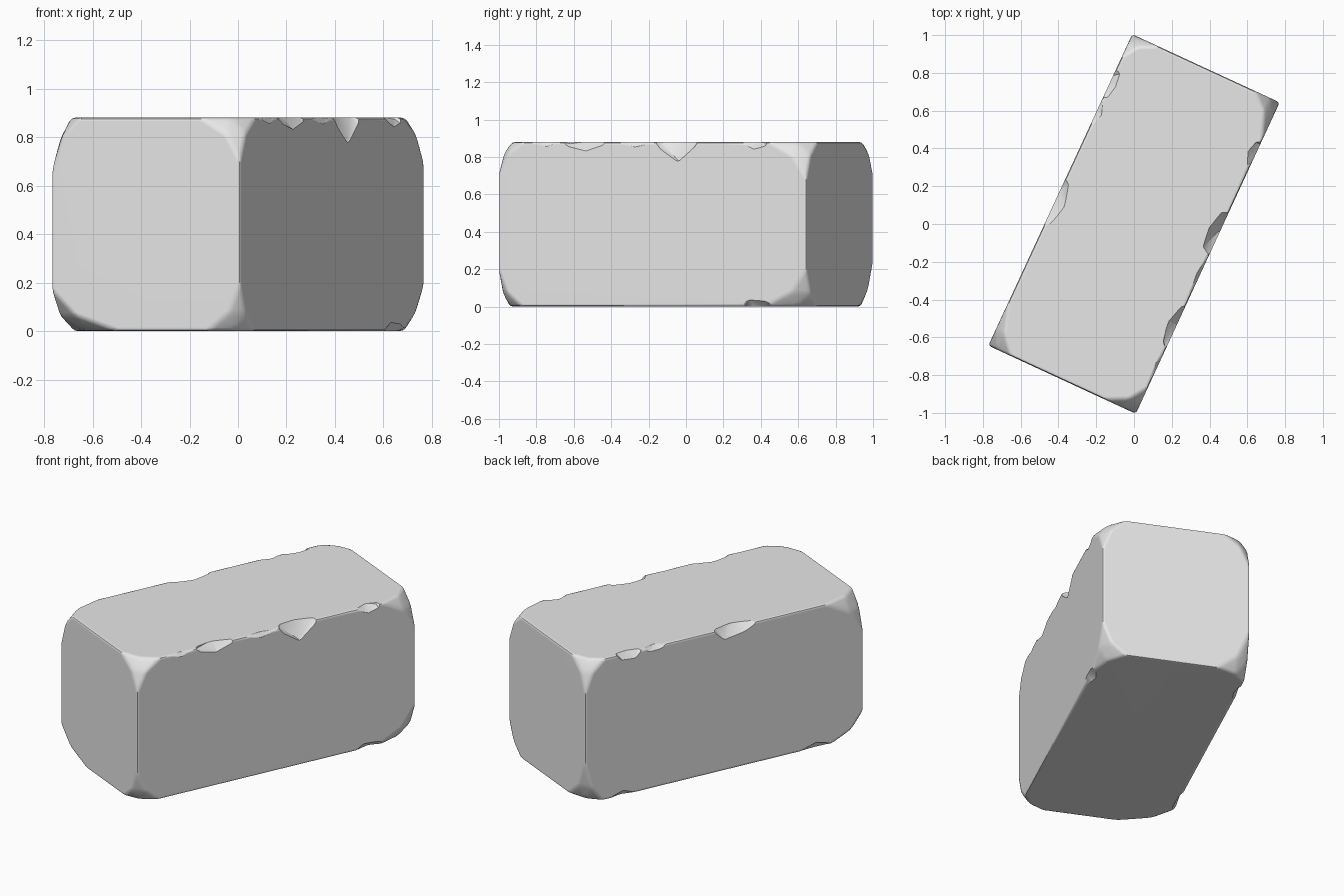
import bpy
import bmesh
import math
import random
from mathutils import Matrix, Vector

random.seed(4)
cube = bpy.data.objects.get("Cube")
if cube:
    bpy.data.objects.remove(cube, do_unlink=True)

HALF = Vector((0.43, 0.908, 0.44))
TURN = Matrix.Rotation(math.radians(-24.8), 4, 'Z')

stone = bpy.data.materials.new("grey stone")
stone.use_nodes = True
grey = (0.8, 0.8, 0.8, 1)
stone.diffuse_color = grey
stone.node_tree.nodes["Principled BSDF"].inputs["Base Color"].default_value = grey


def make_object(name, bm):
    mesh = bpy.data.meshes.new(name)
    bm.to_mesh(mesh)
    bm.free()
    obj = bpy.data.objects.new(name, mesh)
    obj.data.materials.append(stone)
    bpy.context.collection.objects.link(obj)
    return obj


# Worn corners: side signs, then wear along x, y and z
corners = {
    (-1, -1, 1): (0.13, 0.25, 0.23), (-1, -1, -1): (0.30, 0.22, 0.17),
    (1, -1, 1): (0.18, 0.15, 0.18), (1, -1, -1): (0.15, 0.14, 0.20),
    (1, 1, 1): (0.14, 0.22, 0.20), (1, 1, -1): (0.14, 0.25, 0.20),
    (-1, 1, 1): (0.15, 0.13, 0.19), (-1, 1, -1): (0.19, 0.12, 0.26),
}
# Points of one rounded corner, as shares of its wear
shares = [(1, 0, 0), (0, 1, 0), (0, 0, 1),
          (0, .37, .37), (.37, 0, .37), (.37, .37, 0)]

# Block body: hull of the rounded corners, with softened edges
bm = bmesh.new()
for side, wear in corners.items():
    for share in shares:
        bm.verts.new([s * (h - w * k)
                      for s, h, w, k in zip(side, HALF, wear, share)])
hull = bmesh.ops.convex_hull(bm, input=bm.verts)
bmesh.ops.dissolve_limit(bm, angle_limit=0.02, verts=bm.verts, edges=bm.edges)
bmesh.ops.bevel(bm, geom=bm.edges[:], offset=0.016, segments=2, profile=0.5,
                affect='EDGES', clamp_overlap=True)
bmesh.ops.recalc_face_normals(bm, faces=bm.faces)
block = make_object("stone_block", bm)
bpy.context.view_layer.objects.active = block
block.select_set(True)


# Chips broken from the long edges
def chip(side_x, side_z, y, length, width, drop):
    bm = bmesh.new()
    bmesh.ops.create_icosphere(bm, subdivisions=2, radius=1)
    for v in bm.verts:
        v.co *= random.uniform(0.93, 1.07)
        v.co = Vector((v.co.x * width * 2, v.co.y * length, v.co.z * drop * 2))
        v.co += Vector((side_x * (HALF.x + width), y, side_z * (HALF.z + drop)))
    cutter = make_object("chip_cutter", bm)
    cutter.hide_render = True
    mod = block.modifiers.new("chip", 'BOOLEAN')
    mod.operation = 'DIFFERENCE'
    mod.solver = 'EXACT'
    mod.object = cutter
    bpy.ops.object.modifier_apply(modifier=mod.name)
    bpy.data.objects.remove(cutter, do_unlink=True)


for spec in [(1, 1, 0.15, 0.20, 0.10, 0.13), (1, 1, -0.10, 0.17, 0.03, 0.04),
             (1, 1, -0.39, 0.20, 0.06, 0.08), (1, 1, -0.62, 0.14, 0.025, 0.03),
             (-1, 1, -0.07, 0.22, 0.07, 0.09), (-1, 1, 0.45, 0.13, 0.05, 0.05),
             (-1, 1, 0.62, 0.13, 0.06, 0.08), (1, 1, 0.60, 0.12, 0.05, 0.06),
             (1, -1, 0.62, 0.18, 0.05, 0.06), (-1, -1, -0.60, 0.16, 0.04, 0.05),
             (-1, -1, 0.66, 0.12, 0.04, 0.05)]:
    chip(*spec)

# Turn the block and stand it on the ground
block.data.transform(Matrix.Translation((0, 0, HALF.z)) @ TURN)
bpy.ops.object.shade_smooth_by_angle(angle=math.radians(35))
normals = block.modifiers.new("even shading", 'WEIGHTED_NORMAL')
normals.keep_sharp = True
